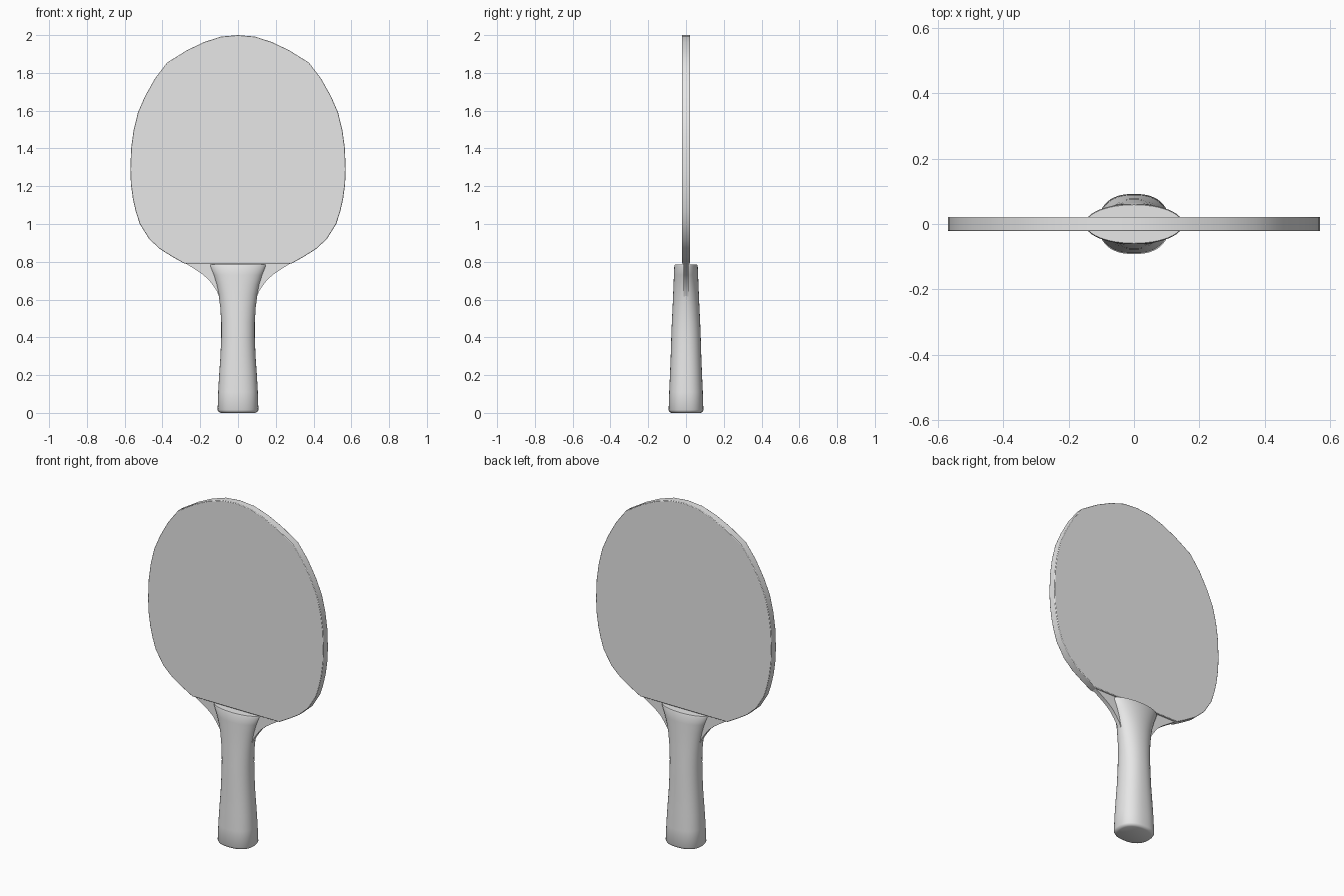
import bpy
import bmesh
import math

if "Cube" in bpy.data.objects:
    bpy.data.objects.remove(bpy.data.objects["Cube"])

grey = bpy.data.materials.new("light_grey")
grey.diffuse_color = (0.8, 0.8, 0.8, 1)
grey.use_nodes = True
grey.node_tree.nodes["Principled BSDF"].inputs["Base Color"].default_value = grey.diffuse_color


def finish(name, bm, angle=35):
    bmesh.ops.recalc_face_normals(bm, faces=bm.faces)
    mesh = bpy.data.meshes.new(name)
    bm.to_mesh(mesh)
    bm.free()
    mesh.materials.append(grey)
    ob = bpy.data.objects.new(name, mesh)
    bpy.context.collection.objects.link(ob)
    bpy.ops.object.select_all(action='DESELECT')
    ob.select_set(True)
    bpy.context.view_layer.objects.active = ob
    bpy.ops.object.shade_smooth_by_angle(angle=math.radians(angle))
    return ob


def plate(name, half, thickness):
    """Mirror a half outline in x and extrude it along y."""
    outline = half + [(-x, z) for x, z in reversed(half) if x > 0]
    bm = bmesh.new()
    front, back = [[bm.verts.new((x, y, z)) for x, z in outline]
                   for y in (-thickness / 2, thickness / 2)]
    bm.faces.new(front)
    bm.faces.new(back[::-1])
    n = len(outline)
    for i in range(n):
        j = (i + 1) % n
        bm.faces.new((front[i], front[j], back[j], back[i]))
    return finish(name, bm)


# Paddle head with a softened rim
head = plate("head", [
    (0, 2.0), (0.09, 1.992), (0.18, 1.963), (0.27, 1.92), (0.375, 1.855),
    (0.44, 1.77), (0.493, 1.675), (0.53, 1.59), (0.553, 1.495), (0.566, 1.4),
    (0.57, 1.29), (0.567, 1.21), (0.556, 1.13), (0.541, 1.065), (0.52, 1.0),
    (0.47, 0.92), (0.41, 0.865), (0.345, 0.825), (0.283, 0.79)], 0.044)
bevel = head.modifiers.new("rim", 'BEVEL')
bevel.width = 0.003
bevel.segments = 2
bevel.limit_method = 'ANGLE'
bevel.angle_limit = math.radians(60)

# Thin curved throat between head and handle
plate("throat", [
    (0.283, 0.795), (0.235, 0.765), (0.19, 0.735), (0.155, 0.705),
    (0.13, 0.672), (0.112, 0.645), (0.1, 0.615), (0.06, 0.6)], 0.024)

# Flared handle lofted from rounded sections: z, half width, half depth
sections = [(0, 0.092, 0.077), (0.005, 0.102, 0.087), (0.015, 0.108, 0.092),
            (0.11, 0.105, 0.089), (0.2, 0.1, 0.085), (0.3, 0.093, 0.081),
            (0.4, 0.089, 0.078), (0.48, 0.089, 0.075), (0.56, 0.094, 0.071),
            (0.63, 0.103, 0.068), (0.68, 0.114, 0.066), (0.73, 0.13, 0.064),
            (0.778, 0.15, 0.062), (0.785, 0.148, 0.059)]
bm = bmesh.new()
SIDES = 48
rings = []
for z, hx, hy in sections:
    power = 2 / (2.4 - 0.4 * z / 0.785)
    ring = []
    for i in range(SIDES):
        a = math.tau * i / SIDES
        c, s = math.cos(a), math.sin(a)
        ring.append(bm.verts.new((
            math.copysign(abs(c) ** power, c) * hx,
            math.copysign(abs(s) ** power, s) * hy, z)))
    rings.append(ring)
for low, high in zip(rings, rings[1:]):
    for i in range(SIDES):
        j = (i + 1) % SIDES
        bm.faces.new((low[i], low[j], high[j], high[i]))
bm.faces.new(rings[0][::-1])
bm.faces.new(rings[-1])
finish("handle", bm, 40)
